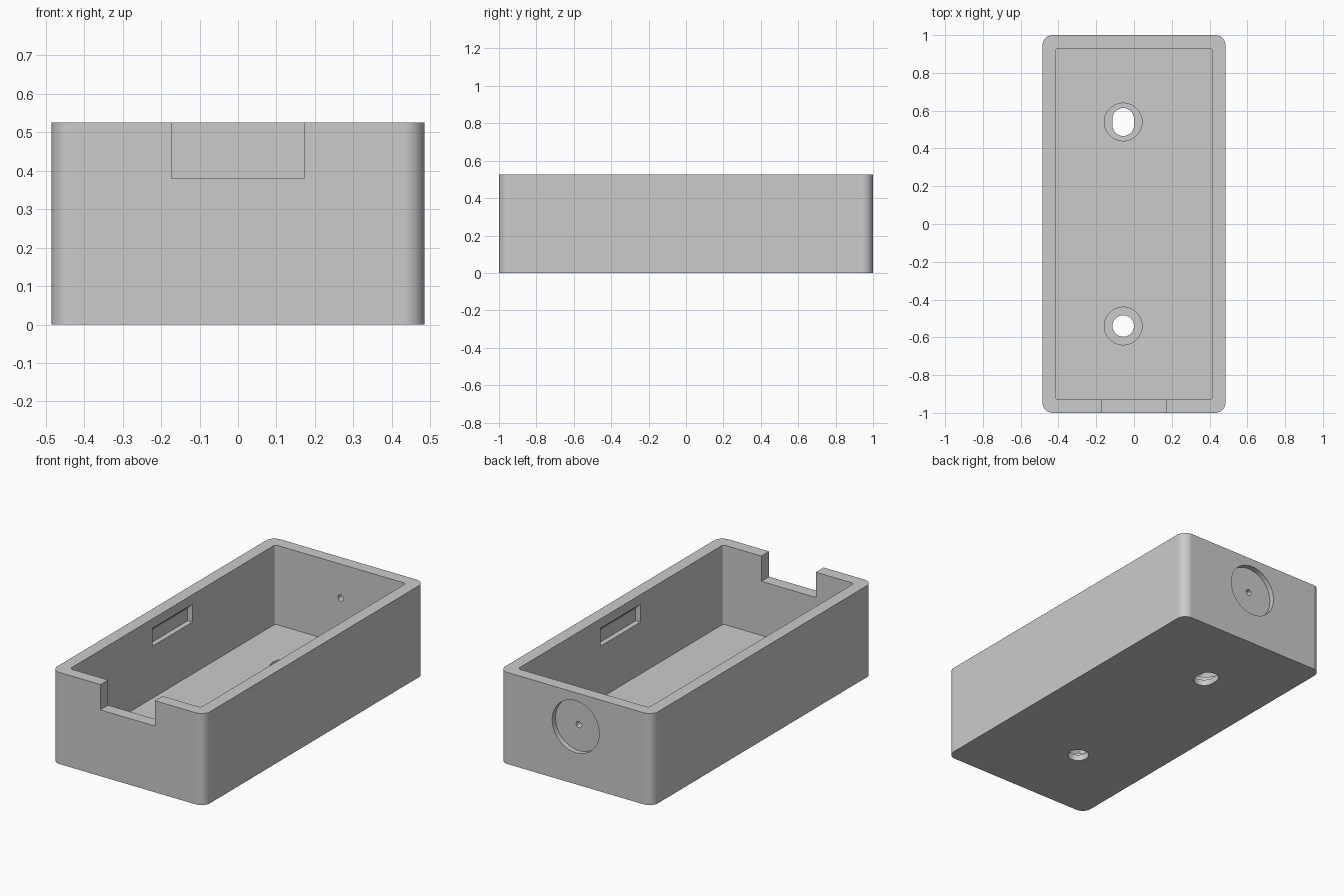
import bpy, bmesh, math
from mathutils import Matrix, Vector

old = bpy.data.objects.get("Cube")
if old:
    bpy.data.objects.remove(old, do_unlink=True)

HALF_X, HALF_Y, HEIGHT = 0.485, 1.0, 0.525
WALL, FLOOR = 0.07, 0.07

grey = bpy.data.materials.new("matte grey")
grey.use_nodes = True
grey.diffuse_color = (0.6, 0.6, 0.6, 1)
grey.node_tree.nodes["Principled BSDF"].inputs["Base Color"].default_value = grey.diffuse_color


def rounded(hx, hy, r, steps=10):
    """Rounded rectangle outline; equal half sizes and radius give a circle."""
    pts = []
    for k, (sx, sy) in enumerate([(1, 1), (-1, 1), (-1, -1), (1, -1)]):
        for i in range(steps + 1):
            a = (k + i / steps) * math.pi / 2
            pts.append((sx * (hx - r) + r * math.cos(a), sy * (hy - r) + r * math.sin(a)))
    return pts


def prism(name, outline, low, high, matrix=Matrix()):
    """Extrude an outline along local z, then place it."""
    bm = bmesh.new()
    face = bm.faces.new([bm.verts.new((x, y, low)) for x, y in outline])
    bmesh.ops.remove_doubles(bm, verts=bm.verts, dist=1e-5)
    ext = bmesh.ops.extrude_face_region(bm, geom=bm.faces[:])
    top = [v for v in ext["geom"] if isinstance(v, bmesh.types.BMVert)]
    bmesh.ops.translate(bm, verts=top, vec=Vector((0, 0, high - low)))
    bmesh.ops.transform(bm, matrix=matrix, verts=bm.verts)
    bmesh.ops.recalc_face_normals(bm, faces=bm.faces)
    mesh = bpy.data.meshes.new(name)
    bm.to_mesh(mesh)
    bm.free()
    obj = bpy.data.objects.new(name, mesh)
    bpy.context.collection.objects.link(obj)
    mesh.materials.append(grey)
    return obj


def select(obj):
    bpy.ops.object.select_all(action="DESELECT")
    obj.select_set(True)
    bpy.context.view_layer.objects.active = obj


def cut(body, cutter):
    mod = body.modifiers.new("cut", "BOOLEAN")
    mod.operation = "DIFFERENCE"
    mod.solver = "EXACT"
    mod.object = cutter
    select(body)
    bpy.ops.object.modifier_apply(modifier=mod.name)
    bpy.data.objects.remove(cutter, do_unlink=True)


# Open tray
box = prism("enclosure_box", rounded(HALF_X, HALF_Y, 0.055), 0, HEIGHT)
cut(box, prism("cavity", rounded(HALF_X - WALL, HALF_Y - WALL, 0.016), FLOOR, 0.7))

# Cable notch in the front wall
notch = [(-0.173, -1.1), (0.173, -1.1), (0.173, -0.9), (-0.173, -0.9)]
cut(box, prism("notch", notch, 0.38, 0.7))

# Floor screw holes: the front one round, the back one slotted, both counterbored
for y, length in ((-0.54, 0.057), (0.54, 0.074)):
    place = Matrix.Translation((-0.057, y, 0))
    cut(box, prism("counterbore", rounded(0.1, 0.1, 0.1), 0.035, 0.2, place))
    cut(box, prism("screw_hole", rounded(0.057, length, 0.057), -0.1, 0.2, place))

# Latch pockets inside both side walls, with a sloped ceiling
inner = HALF_X - WALL
to_y = Matrix.Rotation(math.pi / 2, 4, "X")
for side in (-1, 1):
    pocket = [(inner - 0.02, 0.368), (inner + 0.03, 0.368), (inner + 0.03, 0.441),
              (inner, 0.471), (inner - 0.02, 0.471)]
    cut(box, prism("pocket", [(side * x, z) for x, z in pocket], -0.18, 0.18, to_y))

# Round recess outside the back wall, with a pin hole through its centre
back = Matrix.Translation((0, HALF_Y, 0.33)) @ to_y
cut(box, prism("recess", rounded(0.149, 0.149, 0.149, 14), -0.1, 0.03, back))
cut(box, prism("pin_hole", rounded(0.018, 0.018, 0.018, 6), -0.1, 0.12, back))

# Smooth rounded corners with crisp edges
select(box)
bpy.ops.object.shade_smooth_by_angle(angle=math.radians(30))
weighted = box.modifiers.new("flat_walls", "WEIGHTED_NORMAL")
weighted.keep_sharp = True
